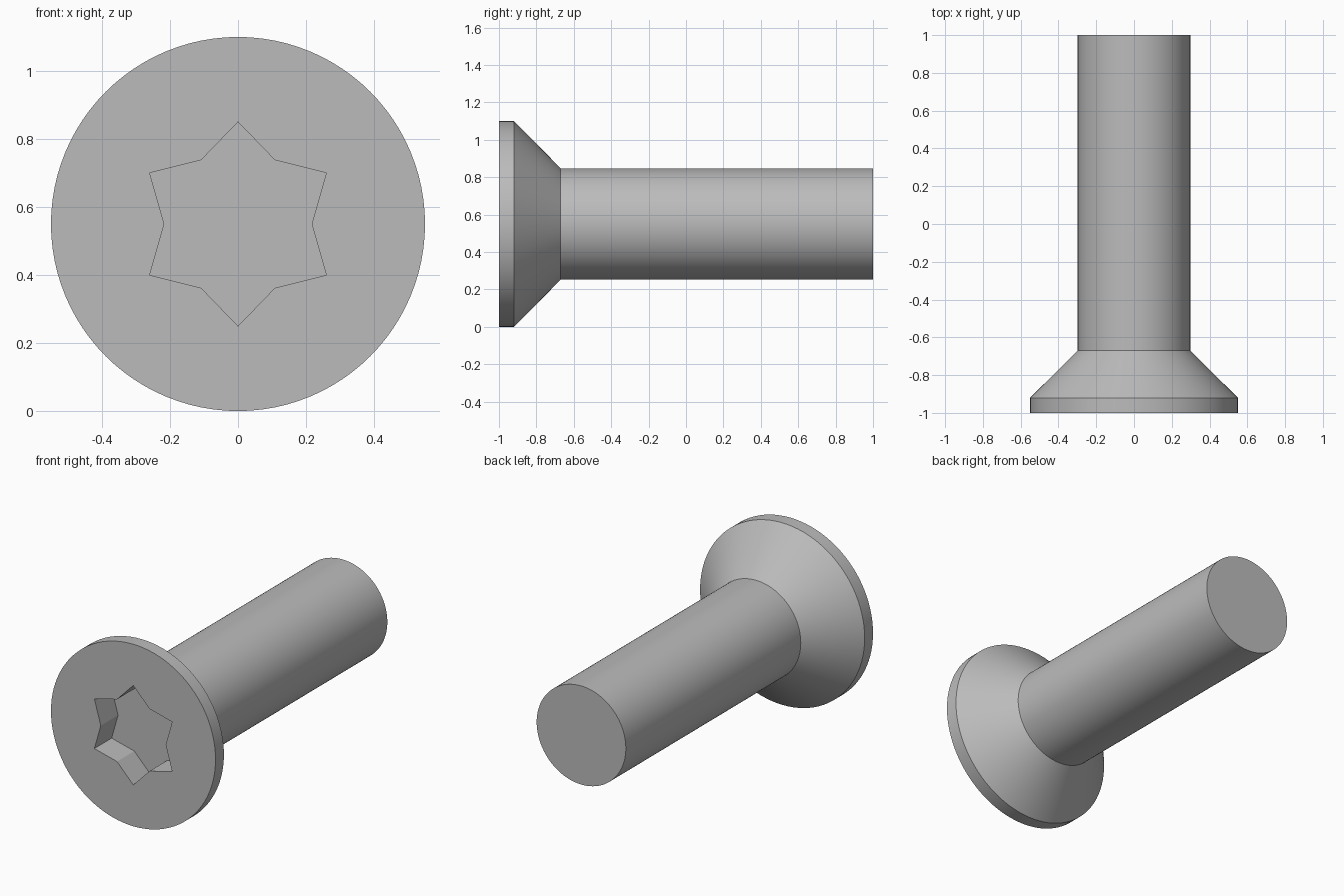
import bpy, bmesh
from math import sin, cos, pi, radians

cube = bpy.data.objects.get("Cube")
if cube:
    bpy.data.objects.remove(cube, do_unlink=True)

SEGMENTS = 96
AXIS_Z = 0.55       # height of the screw axis
SOCKET_DEPTH = 0.165

steel = bpy.data.materials.new("grey_steel")
steel.use_nodes = True
GREY = (0.5, 0.5, 0.5, 1)
steel.diffuse_color = GREY
steel.node_tree.nodes["Principled BSDF"].inputs["Base Color"].default_value = GREY

bm = bmesh.new()


def ring(y, radii, count):
    """Closed loop around the axis, cycling through the given radii."""
    verts = []
    for i in range(count):
        a = 2 * pi * i / count
        r = radii[i % len(radii)]
        verts.append(bm.verts.new((r * sin(a), y, AXIS_Z + r * cos(a))))
    return verts


def bridge(a, b):
    for i in range(len(a)):
        j = (i + 1) % len(a)
        bm.faces.new((a[i], a[j], b[j], b[i]))


def loop_edges(verts):
    return [bm.edges.get((v, verts[i - 1])) for i, v in enumerate(verts)]


# Head rim, countersunk cone and shank
profile = [(-1, 0.55), (-0.92, 0.55), (-0.67, 0.298), (1, 0.298)]
rings = [ring(y, [r], SEGMENTS) for y, r in profile]
for a, b in zip(rings, rings[1:]):
    bridge(a, b)
bm.faces.new(rings[-1])

# Six-pointed star socket
star_radii = [0.30, 0.217]
mouth = ring(-1, star_radii, 12)
floor = ring(-1 + SOCKET_DEPTH, star_radii, 12)
bridge(mouth, floor)
bm.faces.new(floor)

# Flat head face around the socket
bmesh.ops.triangle_fill(bm, use_beauty=True, normal=(0, -1, 0),
                        edges=loop_edges(rings[0]) + loop_edges(mouth))
bmesh.ops.recalc_face_normals(bm, faces=bm.faces)

mesh = bpy.data.meshes.new("countersunk_screw")
bm.to_mesh(mesh)
bm.free()
mesh.materials.append(steel)
screw = bpy.data.objects.new("countersunk_screw", mesh)
bpy.context.collection.objects.link(screw)

bpy.ops.object.select_all(action='DESELECT')
screw.select_set(True)
bpy.context.view_layer.objects.active = screw
bpy.ops.object.shade_smooth_by_angle(angle=radians(20))
